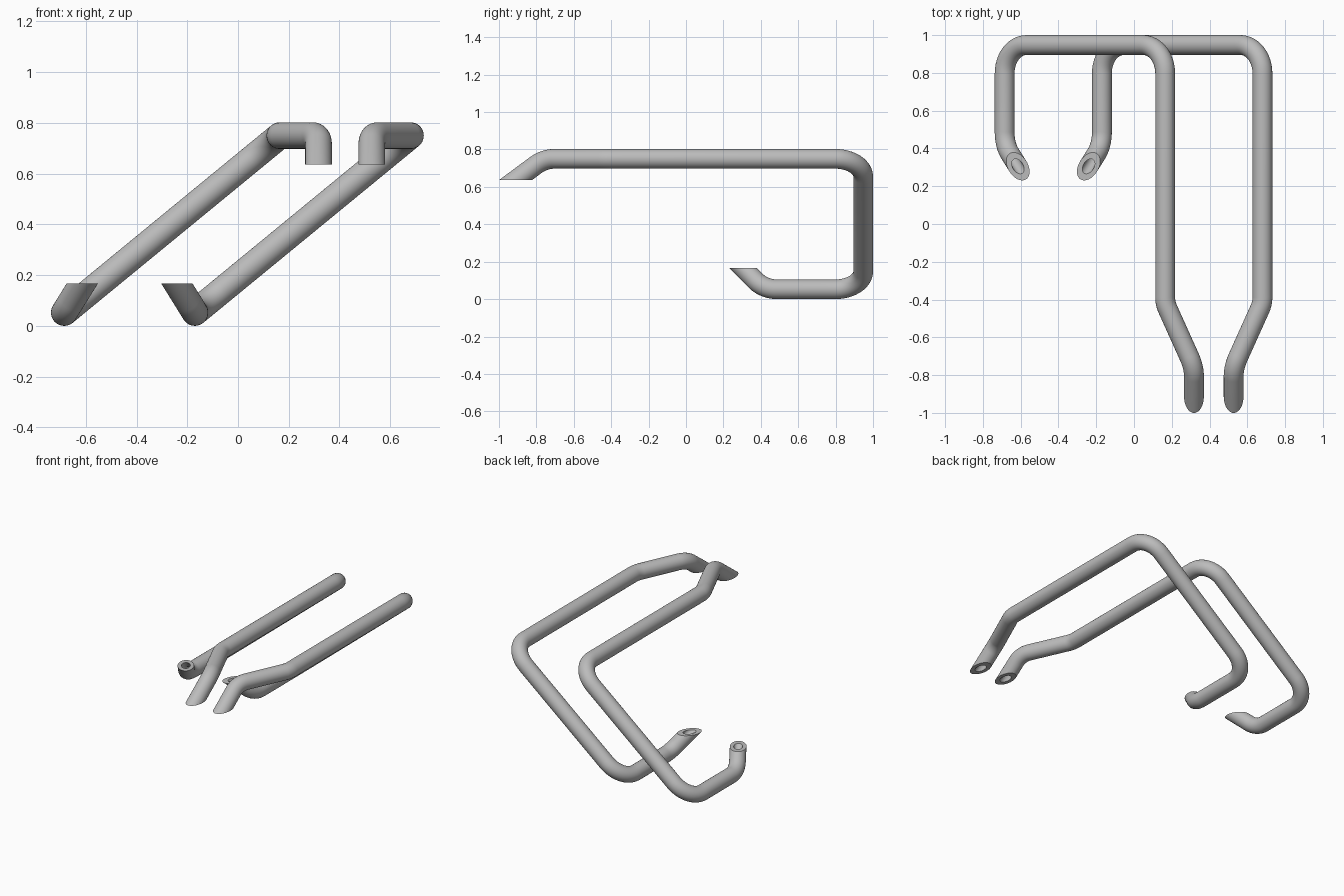
import bpy, bmesh, math
from mathutils import Vector, Matrix

cube = bpy.data.objects.get("Cube")
if cube:
    bpy.data.objects.remove(cube)

OUTER, INNER, BEND = 0.0525, 0.028, 0.15
SIDES, BEND_STEPS = 40, 12

steel = bpy.data.materials.new("grey steel")
steel.use_nodes = True
GREY = (0.5, 0.5, 0.5, 1)
steel.diffuse_color = GREY
steel.node_tree.nodes["Principled BSDF"].inputs["Base Color"].default_value = GREY


def rounded_path(corners):
    """Points and directions along a polyline with filleted corners."""
    pts = [Vector(c) for c in corners]
    path = [(pts[0], (pts[1] - pts[0]).normalized())]
    for a, c, b in zip(pts, pts[1:], pts[2:]):
        d1, d2 = (c - a).normalized(), (b - c).normalized()
        angle = d1.angle(d2)
        centre = c + (d2 - d1).normalized() * BEND / math.cos(angle / 2)
        start = c - d1 * BEND * math.tan(angle / 2)
        for i in range(BEND_STEPS + 1):
            turn = Matrix.Rotation(angle * i / BEND_STEPS, 3, d1.cross(d2))
            path.append((centre + turn @ (start - centre), turn @ d1))
    path.append((pts[-1], (pts[-1] - pts[-2]).normalized()))
    return path


def bent_pipe(name, corners):
    """Hollow pipe along the path, both ends cut off level."""
    path = rounded_path(corners)
    bm = bmesh.new()
    walls = {OUTER: [], INNER: []}
    side = path[0][1].orthogonal().normalized()
    last = path[0][1]
    for n, (p, d) in enumerate(path):
        side = last.rotation_difference(d) @ side
        last = d
        up = d.cross(side)
        for radius, rings in walls.items():
            ring = []
            for k in range(SIDES):
                a = 2 * math.pi * k / SIDES
                v = p + radius * (side * math.cos(a) + up * math.sin(a))
                if n in (0, len(path) - 1):
                    v -= d * ((v.z - p.z) / d.z)  # slide onto the level cut
                ring.append(bm.verts.new(v))
            rings.append(ring)

    def bridge(r1, r2, smooth):
        for k in range(SIDES):
            j = (k + 1) % SIDES
            f = bm.faces.new((r1[k], r1[j], r2[j], r2[k]))
            f.smooth = smooth

    for rings in walls.values():
        for r1, r2 in zip(rings, rings[1:]):
            bridge(r1, r2, True)
    for end in (0, -1):
        bridge(walls[OUTER][end], walls[INNER][end], False)
        for rings in walls.values():
            for k in range(SIDES):
                bm.edges.get((rings[end][k], rings[end][k - 1])).smooth = False
    bmesh.ops.recalc_face_normals(bm, faces=bm.faces)
    mesh = bpy.data.meshes.new(name)
    bm.to_mesh(mesh)
    bm.free()
    mesh.materials.append(steel)
    bpy.context.collection.objects.link(bpy.data.objects.new(name, mesh))


# The two pipes mirror each other about a leaning centre line
LOW_X, HIGH_X, LOW_Z, HIGH_Z, BACK_Y = -0.4275, 0.4225, 0.0525, 0.75, 0.9475
for name, s in (("right_pipe", -1), ("left_pipe", 1)):
    bent_pipe(name, [
        (LOW_X + s * 0.187, 0.305, 0.166),        # lower cut end
        (LOW_X + s * 0.2575, 0.418, LOW_Z),
        (LOW_X + s * 0.2575, BACK_Y, LOW_Z),      # lower back bend
        (HIGH_X + s * 0.2575, BACK_Y, HIGH_Z),    # upper back bend
        (HIGH_X + s * 0.2575, -0.42, HIGH_Z),
        (HIGH_X + s * 0.105, -0.758, HIGH_Z),
        (HIGH_X + s * 0.105, -0.912, 0.636),      # upper cut end
    ])
